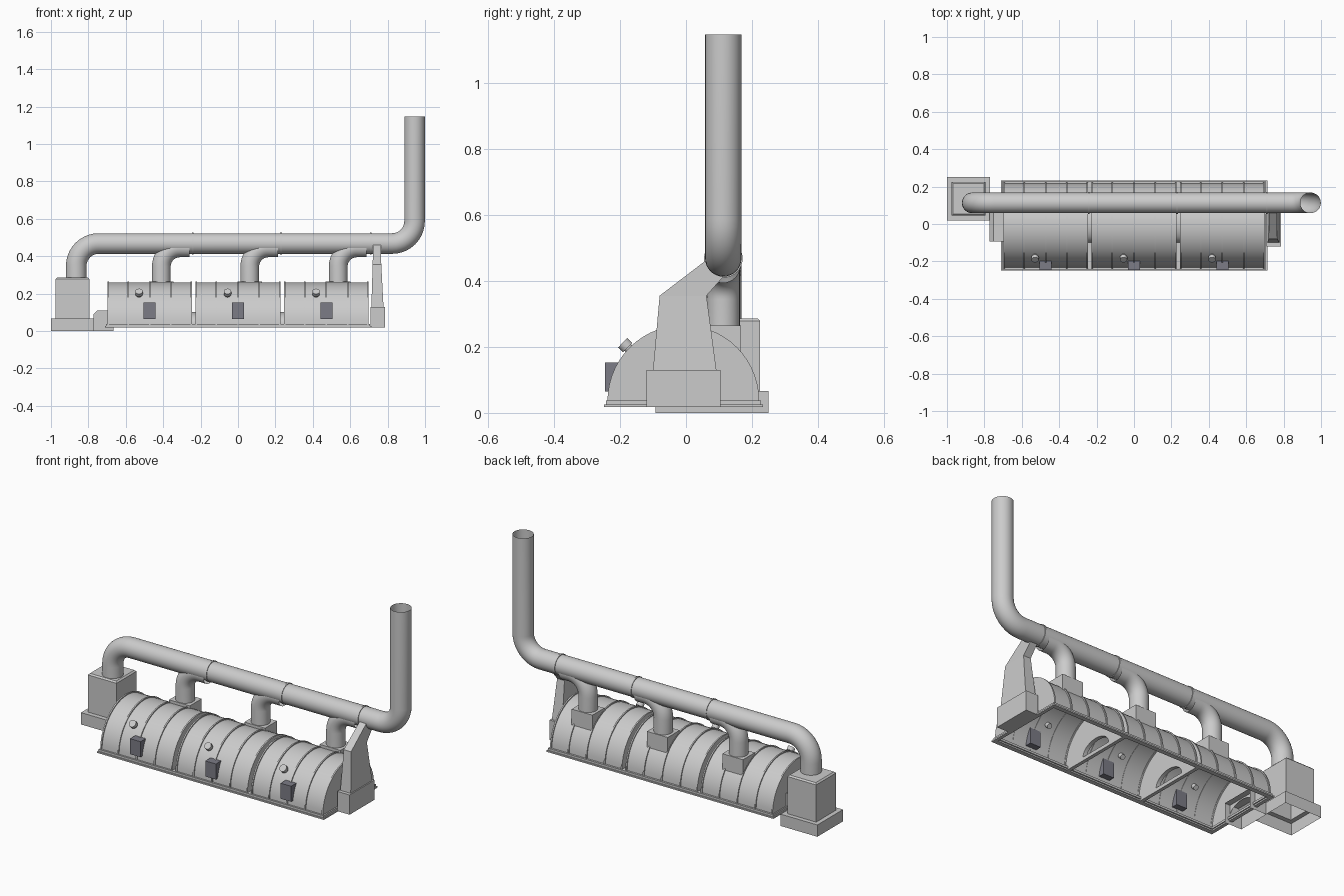
import bpy, math
from mathutils import Vector

if "Cube" in bpy.data.objects:
    bpy.data.objects.remove(bpy.data.objects["Cube"])

PIPE_Y = 0.113
DOME_Y, DOME_Z = -0.008, 0.036
MODULES = (-0.473, 0.0, 0.473)


def mesh(name, verts, faces, smooth=False):
    me = bpy.data.meshes.new(name)
    me.from_pydata([tuple(v) for v in verts], [], faces)
    ob = bpy.data.objects.new(name, me)
    bpy.context.collection.objects.link(ob)
    if smooth:
        bpy.ops.object.select_all(action='DESELECT')
        ob.select_set(True)
        bpy.context.view_layer.objects.active = ob
        bpy.ops.object.shade_smooth_by_angle(angle=math.radians(35))
    return ob


def skin(name, loops, closed=True, wrap=False, caps=(), smooth=False):
    """Bridge equal-length loops of points; optionally cap first/last loop."""
    n, m = len(loops[0]), len(loops)
    verts = [p for lp in loops for p in lp]
    faces = []
    for a in range(m if wrap else m - 1):
        b = (a + 1) % m
        for i in range(n if closed else n - 1):
            j = (i + 1) % n
            faces.append((a * n + i, a * n + j, b * n + j, b * n + i))
    if 0 in caps:
        faces.append(tuple(reversed(range(n))))
    if 1 in caps:
        faces.append(tuple(range((m - 1) * n, m * n)))
    return mesh(name, verts, faces, smooth)


def rect(x0, x1, y0, y1, z):
    return [(x0, y0, z), (x1, y0, z), (x1, y1, z), (x0, y1, z)]


def box(name, x0, x1, y0, y1, z0, z1):
    return skin(name, [rect(x0, x1, y0, y1, z0), rect(x0, x1, y0, y1, z1)], caps=(0, 1))


def tube(name, path, r, caps=(), n=32):
    """Sweep a circle along a path of (x, z) points in the pipe plane."""
    pts = [Vector((x, PIPE_Y, z)) for x, z in path]
    loops = []
    for i, p in enumerate(pts):
        t = (pts[min(i + 1, len(pts) - 1)] - pts[max(i - 1, 0)]).normalized()
        u = Vector((0, 1, 0))
        v = t.cross(u)
        loops.append([p + r * (math.cos(a) * u + math.sin(a) * v)
                      for a in (2 * math.pi * k / n for k in range(n))])
    return skin(name, loops, caps=caps, smooth=True)


def bend(cx, cz, r, a0, a1, n=10):
    return [(cx + r * math.cos(math.radians(a0 + (a1 - a0) * k / n)),
             cz + r * math.sin(math.radians(a0 + (a1 - a0) * k / n))) for k in range(n + 1)]


def arch(x, ry, rz, z, yc, n=28):
    return [(x, yc - ry * math.cos(math.pi * k / n), z + rz * math.sin(math.pi * k / n))
            for k in range(n + 1)]


# Exhaust pipe with two elbows and open stack
tube("exhaust_pipe", [(-0.865, 0.275)] + bend(-0.745, 0.348, 0.12, 180, 90)
     + bend(0.824, 0.588, 0.12, 270, 360) + [(0.944, 1.147)], 0.055)
for i, x in enumerate((-0.242, 0.23, 0.71)):
    tube(f"pipe_flange_{i}", [(x - 0.005, 0.468), (x + 0.005, 0.468)], 0.0585, caps=(0, 1))

dark = bpy.data.materials.new("dark_grey")
dark.diffuse_color = (0.2, 0.2, 0.24, 1)
dark.use_nodes = True
dark.node_tree.nodes["Principled BSDF"].inputs["Base Color"].default_value = dark.diffuse_color

for i, c in enumerate(MODULES):
    x0, x1 = c - 0.226, c + 0.226
    # Hood shell: outer arch plus end walls with a conveyor opening
    hole = (0.098, 0.066, DOME_Z, 0.0)
    outer = (0.224, 0.224, DOME_Z, DOME_Y)
    skin(f"hood_{i}", [arch(x0, *hole), arch(x0, *outer), arch(x1, *outer), arch(x1, *hole)],
         closed=False, smooth=True)
    # Reinforcing ribs around the hood
    for k, x in enumerate((x0 + 0.004, c - 0.115, c, c + 0.113, x1 - 0.004)):
        lo, hi = x - 0.004, x + 0.004
        inn, out = (0.222, 0.222, DOME_Z, DOME_Y), (0.23, 0.23, DOME_Z, DOME_Y)
        skin(f"hood_{i}_rib_{k}", [arch(lo, *inn), arch(lo, *out), arch(hi, *out), arch(hi, *inn)],
             closed=False, wrap=True, smooth=True)
    # Outlet box and branch elbow
    b = c + 0.063
    box(f"outlet_box_{i}", b - 0.065, b + 0.065, 0.06, 0.167, 0.16, 0.265)
    tube(f"branch_elbow_{i}", [(b, 0.255)] + bend(b + 0.1, 0.345, 0.1, 180, 90)
         + [(b + 0.15, 0.445)], 0.05)
    # Control box on the front
    box(f"control_box_{i}", c - 0.033, c + 0.033, -0.246, -0.195, 0.065,
        0.153).data.materials.append(dark)
    # Sight port, angled outward, made of a stem and a wider cap
    d = Vector((0, -0.72, 0.69)).normalized()
    v = d.cross(Vector((1, 0, 0)))
    p = Vector((c - 0.056, DOME_Y, DOME_Z))
    loops = [[p + d * h + r * (math.cos(a) * Vector((1, 0, 0)) + math.sin(a) * v)
              for a in (2 * math.pi * k / 16 for k in range(16))]
             for h, r in ((0.2, 0.014), (0.234, 0.014), (0.234, 0.02), (0.255, 0.02))]
    skin(f"sight_port_{i}", loops, caps=(0, 1), smooth=True)

# Conveyor tunnels between the hoods
for i, c in enumerate((-0.2365, 0.2365)):
    skin(f"tunnel_{i}", [arch(c - 0.011, 0.098, 0.066, DOME_Z, 0),
                         arch(c + 0.011, 0.098, 0.066, DOME_Z, 0)], closed=False, smooth=True)

# Base frame: two stacked layers of rails and cross members
for k, (z0, z1, g) in enumerate(((0.018, 0.026, 0.0), (0.026, 0.038, 0.006))):
    xa, xb, ya, yb = -0.712 + g, 0.713 - g, -0.248 + g, 0.233 - g
    box(f"front_rail_{k}", xa, xb, ya, ya + 0.026, z0, z1)
    box(f"rear_rail_{k}", xa, xb, yb - 0.026, yb, z0, z1)
    for j, x in enumerate((xa, -0.2465, 0.2265, xb - 0.02)):
        box(f"cross_member_{k}_{j}", x, x + 0.02, ya + 0.026, yb - 0.026, z0, z1)

# Intake housing on a wider plinth, open underneath
skin("intake_housing", [rect(-1.0, -0.77, 0.02, 0.25, 0), rect(-1.0, -0.77, 0.02, 0.25, 0.067),
                        rect(-0.975, -0.795, 0.046, 0.225, 0.067),
                        rect(-0.975, -0.795, 0.046, 0.225, 0.278),
                        rect(-0.967, -0.803, 0.054, 0.217, 0.286)], caps=(1,))

# Entry hood with a chamfered corner, open toward the oven and below
prof = [(-0.772, 0.0), (-0.772, 0.09), (-0.752, 0.11), (-0.665, 0.11)]
n = len(prof)
mesh("entry_hood", [(x, y, z) for y in (-0.093, 0.1) for x, z in prof + [(-0.665, 0.0)]],
     [(0, 1, 6, 5), (1, 2, 7, 6), (2, 3, 8, 7), (4, 3, 2, 1, 0), (5, 6, 7, 8, 9)])

# Exit tower: foot box, tapered duct and slanted neck into the pipe
box("tower_foot", 0.708, 0.785, -0.12, 0.104, 0.018, 0.13)
neck = [(0.72, -0.08, 0.355), (0.766, -0.08, 0.355), (0.766, 0.062, 0.355), (0.72, 0.062, 0.355)]
tip = [(0.722, 0.06, 0.462), (0.764, 0.06, 0.462), (0.764, 0.115, 0.415), (0.722, 0.115, 0.415)]
skin("tower_duct", [rect(0.713, 0.778, -0.1, 0.092, 0.13), neck, tip], caps=(0, 1))

# Make all face directions consistent
import bmesh
for ob in bpy.data.objects:
    bm = bmesh.new()
    bm.from_mesh(ob.data)
    bmesh.ops.recalc_face_normals(bm, faces=bm.faces)
    bm.to_mesh(ob.data)
    bm.free()
